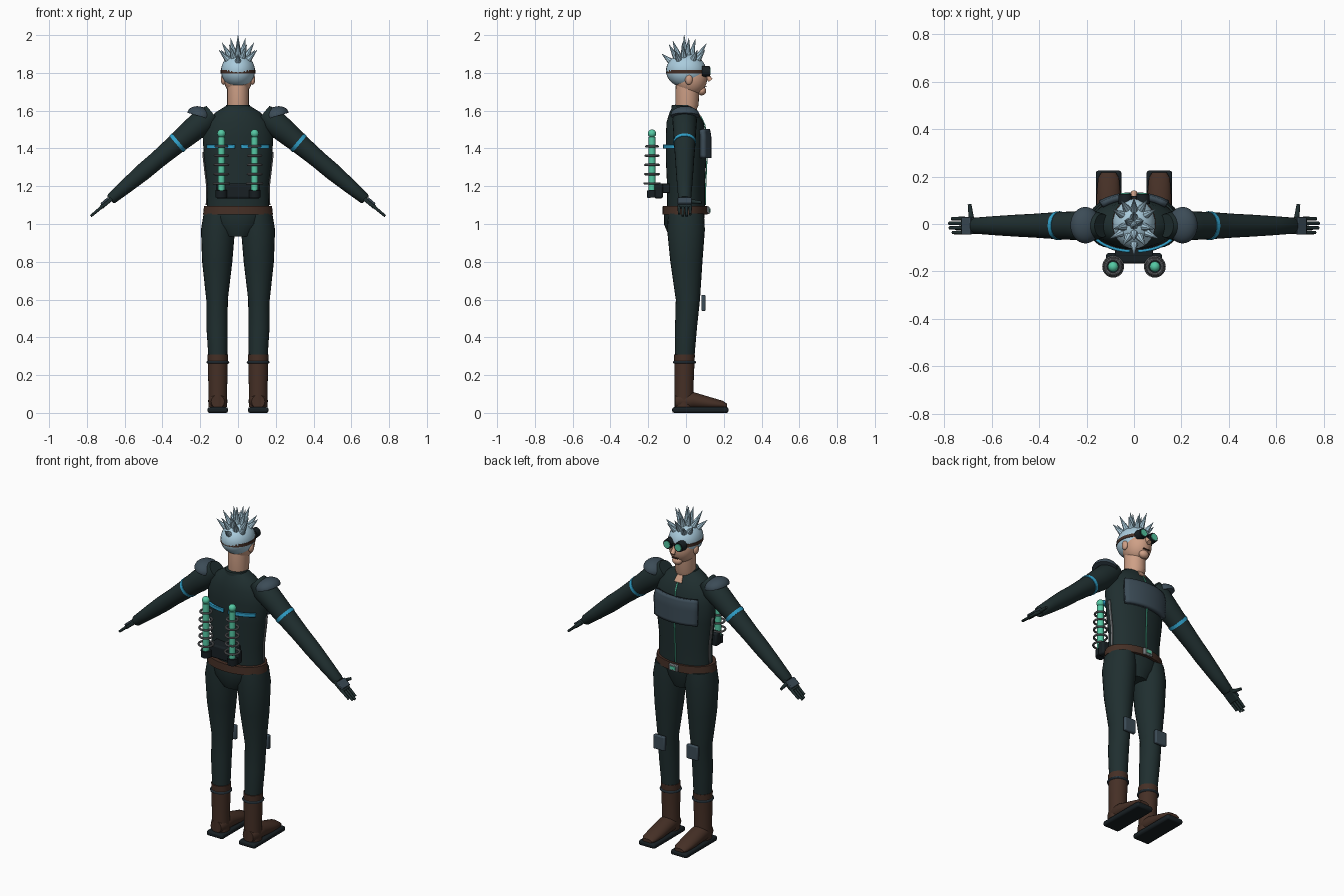
import bpy, bmesh, math
from mathutils import Vector, Matrix

if "Cube" in bpy.data.objects:
    bpy.data.objects.remove(bpy.data.objects["Cube"])


def material(name, r, g, b):
    m = bpy.data.materials.new(name)
    m.use_nodes = True
    m.diffuse_color = (r, g, b, 1)
    m.node_tree.nodes["Principled BSDF"].inputs["Base Color"].default_value = (r, g, b, 1)
    return m


SUIT = material("dark suit", .014, .028, .029)
PLATE = material("slate plate", .045, .072, .095)
HAIR = material("ice blue hair", .4, .6, .72)
SKIN = material("skin", .62, .35, .24)
LEATHER = material("brown leather", .06, .029, .019)
GREEN = material("glow green", .09, .58, .37)
BLUE = material("bright blue", .03, .36, .6)
STEEL = material("steel", .18, .19, .2)
BLACK = material("black rubber", .009, .014, .017)
X, Y, Z = Vector((1, 0, 0)), Vector((0, 1, 0)), Vector((0, 0, 1))


def finish(name, bm, mat, mirror=False, bevel=0, thick=0):
    bmesh.ops.recalc_face_normals(bm, faces=bm.faces)
    me = bpy.data.meshes.new(name)
    bm.to_mesh(me)
    bm.free()
    me.materials.append(mat)
    ob = bpy.data.objects.new(name, me)
    bpy.context.collection.objects.link(ob)
    if thick:
        mod = ob.modifiers.new("Thickness", "SOLIDIFY")
        mod.thickness, mod.offset = thick, 0
    if bevel:
        mod = ob.modifiers.new("Bevel", "BEVEL")
        mod.width, mod.segments = bevel, 2
    if mirror:
        ob.modifiers.new("Mirror", "MIRROR")
    bpy.ops.object.select_all(action="DESELECT")
    ob.select_set(True)
    bpy.context.view_layer.objects.active = ob
    bpy.ops.object.shade_smooth_by_angle(angle=math.radians(40))
    return ob


def loft(name, stations, mat, mirror=False, u=X, v=Y, n=24):
    """Skin ellipses given as (x, y, z, radius along u, radius along v)."""
    bm = bmesh.new()
    rings = []
    for x, y, z, ru, rv in stations:
        angles = [math.tau * i / n for i in range(n)]
        rings.append([bm.verts.new(Vector((x, y, z)) + u * ru * math.cos(a) + v * rv * math.sin(a))
                      for a in angles])
    for lo, hi in zip(rings, rings[1:]):
        for i in range(n):
            j = (i + 1) % n
            bm.faces.new((lo[i], lo[j], hi[j], hi[i]))
    bm.faces.new(rings[0])
    bm.faces.new(rings[-1])
    return finish(name, bm, mat, mirror)


def box(name, center, size, mat, mirror=False, bevel=.004, tilt=0):
    bm = bmesh.new()
    bmesh.ops.create_cube(bm, size=1, matrix=Matrix.Translation(center)
                          @ Matrix.Rotation(tilt, 4, "Y") @ Matrix.Diagonal((*size, 1)))
    return finish(name, bm, mat, mirror, bevel)


def ball(name, center, radii, mat, mirror=False, cut=None, tilt=0):
    """Ellipsoid, optionally keeping only the side of a plane its normal points to."""
    bm = bmesh.new()
    bmesh.ops.create_uvsphere(bm, u_segments=28, v_segments=18, radius=1,
                              matrix=Matrix.Diagonal((*radii, 1)))
    if cut:
        bmesh.ops.bisect_plane(bm, geom=bm.verts[:] + bm.edges[:] + bm.faces[:],
                               plane_co=cut[0], plane_no=cut[1], clear_inner=True)
        bmesh.ops.holes_fill(bm, edges=[e for e in bm.edges if e.is_boundary])
    bm.transform(Matrix.Translation(center) @ Matrix.Rotation(tilt, 4, "Y"))
    return finish(name, bm, mat, mirror)


def rod(name, a, b, r1, r2, mat, mirror=False, n=16):
    a, b = Vector(a), Vector(b)
    d = b - a
    bm = bmesh.new()
    bmesh.ops.create_cone(bm, cap_ends=True, segments=n, radius1=r1, radius2=r2, depth=d.length,
                          matrix=Matrix.Translation((a + b) / 2) @ Z.rotation_difference(d).to_matrix().to_4x4())
    return finish(name, bm, mat, mirror)


def ring(name, center, r, thick, mat, mirror=False):
    bm = bmesh.new()
    n, m = 28, 8
    grid = [[bm.verts.new(Vector(center) + Matrix.Rotation(math.tau * i / n, 3, "Z")
             @ Vector((r + thick * math.cos(math.tau * j / m), 0, thick * math.sin(math.tau * j / m))))
             for j in range(m)] for i in range(n)]
    for i in range(n):
        for j in range(m):
            k, l = (i + 1) % n, (j + 1) % m
            bm.faces.new((grid[i][j], grid[k][j], grid[k][l], grid[i][l]))
    return finish(name, bm, mat, mirror)


# Torso, and plates that follow its surface
TORSO = [(0, 0, 1.05, .165, .1), (0, 0, 1.2, .162, .1), (0, 0, 1.35, .18, .107), (0, 0, 1.46, .187, .107),
         (0, -.005, 1.54, .165, .098), (0, -.012, 1.59, .12, .075), (0, -.015, 1.625, .064, .056)]
loft("torso", TORSO, SUIT, n=32)


def torso_point(angle, z, gap):
    for a, b in zip(TORSO, TORSO[1:]):
        if a[2] <= z <= b[2]:
            x, y, _, rx, ry = Vector(a).lerp(Vector(b), (z - a[2]) / (b[2] - a[2]))
            return Vector((x + (rx + gap) * math.cos(angle), y + (ry + gap) * math.sin(angle), z))


def patch(name, a0, a1, z0, z1, mat, gap=.004, thick=.006, mirror=False, n=10):
    bm = bmesh.new()
    grid = [[bm.verts.new(torso_point(math.radians(a0 + (a1 - a0) * i / n), z0 + (z1 - z0) * j / n, gap))
             for i in range(n + 1)] for j in range(n + 1)]
    for lo, hi in zip(grid, grid[1:]):
        for i in range(n):
            bm.faces.new((lo[i], lo[i + 1], hi[i + 1], hi[i]))
    return finish(name, bm, mat, mirror, thick=thick)


patch("chest_plate", 45, 135, 1.35, 1.5, PLATE, gap=.015, thick=.025)
patch("zip", 89, 91, 1.1, 1.57, GREEN)
patch("side_strip", 2, 9, 1.1, 1.38, STEEL, mirror=True)
patch("neck_opening", 80, 100, 1.57, 1.62, SKIN, gap=.002, thick=.004)
patch("back_stripe", 275, 328, 1.4, 1.42, BLUE, gap=.008, thick=.012, mirror=True)
loft("collar", [(0, -.015, 1.6, .075, .064), (0, -.015, 1.63, .062, .06)], SUIT)

# Belt and hips
loft("belt", [(0, -.005, 1.05, .185, .12), (0, -.005, 1.095, .18, .118)], LEATHER, n=32)
box("buckle", (0, .117, 1.072), (.06, .016, .04), STEEL)
box("buckle_light", (0, .126, 1.072), (.035, .006, .02), GREEN, bevel=.001)
loft("pelvis", [(0, -.008, 1.055, .165, .108), (0, -.012, 1.0, .14, .105), (0, -.01, .935, .075, .08)], SUIT)

# Legs and boots
loft("leg", [(.1, 0, 1.055, .082, .095), (.106, 0, .97, .09, .1), (.11, .002, .8, .08, .085),
             (.111, .01, .6, .057, .064), (.111, .0, .45, .056, .058), (.107, -.006, .3, .05, .051)], SUIT, True)
box("knee_pad", (.11, .092, .582), (.075, .022, .085), PLATE, True, .006)
loft("boot_shaft", [(.107, -.01, .03, .05, .05), (.107, -.01, .15, .05, .05), (.107, -.008, .31, .054, .055)],
     LEATHER, True)
ring("boot_band", (.107, -.008, .268), .054, .007, PLATE, True)
loft("boot_foot", [(.107, -.058, .06, .035, .035), (.107, -.03, .065, .05, .05), (.107, .04, .065, .051, .045),
                   (.107, .13, .05, .05, .033), (.107, .195, .042, .044, .022), (.107, .218, .036, .03, .012)],
     LEATHER, True, X, Z)
box("boot_sole", (.107, .076, .015), (.108, .298, .03), BLACK, True, .01)

# Arms along a slanted axis
A = math.radians(40.2)
ALONG = Vector((math.cos(A), 0, -math.sin(A)))
UP = Vector((math.sin(A), 0, math.cos(A)))
SHOULDER = Vector((.18, -.007, 1.548))


def on_arm(t, side=0, lift=0):
    return SHOULDER + ALONG * t + Y * side + UP * lift


def arm_part(name, profile, mat):
    loft(name, [(*on_arm(t), ru, rv) for t, ru, rv in profile], mat, True, UP, Y)


arm_part("arm", [(-.06, .05, .05), (0, .068, .065), (.1, .062, .06), (.19, .054, .057), (.32, .047, .05),
                 (.42, .046, .046), (.54, .038, .04), (.64, .03, .034), (.65, .024, .028)], SUIT)
arm_part("arm_band", [(.174, .058, .061), (.193, .057, .06)], BLUE)
ball("shoulder_pad", (.205, -.005, 1.575), (.065, .077, .047), PLATE, True, ((0, 0, -.004), Z), math.radians(-16))

# Hands
box("palm", on_arm(.677), (.075, .07, .022), SUIT, True, .006, A)
box("hand_plate", on_arm(.677, 0, .013), (.05, .074, .012), PLATE, True, .003, A)
for i in range(4):
    side = -.029 + i * .0195
    reach = (.765, .782, .785, .77)[i]
    rod("finger", on_arm(.7, side), on_arm(reach, side), .009, .007, SUIT, True, 10)
rod("thumb", on_arm(.66, .02), on_arm(.672, .09), .012, .008, SUIT, True, 10)

# Neck and head
loft("neck", [(0, .0, 1.58, .05, .045), (0, .005, 1.63, .057, .062), (0, .008, 1.74, .057, .062)], SKIN)
ball("head", (0, .025, 1.775), (.076, .088, .096), SKIN)
ball("chin", (0, .083, 1.705), (.03, .024, .024), SKIN)
rod("nose", (0, .105, 1.795), (0, .13, 1.76), .009, .014, SKIN)
ball("ear", (.077, .015, 1.765), (.014, .02, .028), SKIN, True)
box("mouth", (0, .105, 1.728), (.04, .006, .006), LEATHER, bevel=0)
ball("hair_cap", (0, 0, 1.812), (.09, .106, .09), HAIR, cut=((0, -.02, -.068), (0, -.45, 1)))

# Spiky hair, each spike rooted in the scalp
CENTER_TIPS = [(0, -.128, 1.9), (0, -.07, 1.97), (0, -.01, 2), (0, .05, 1.98), (0, .108, 1.955)]
SIDE_TIPS = [(.04, .015, 1.985), (.085, -.02, 1.96), (.1, -.06, 1.92), (.09, .06, 1.92),
             (.046, -.09, 1.95), (.055, .1, 1.92)]
SCALP = Vector((0, 0, 1.812))
for tips, mirrored in ((CENTER_TIPS, False), (SIDE_TIPS, True)):
    for tip in tips:
        way = (Vector(tip) - SCALP).normalized()
        root = SCALP + Vector((way.x * .08, way.y * .094, way.z * .08))
        rod("hair_spike", root, tip, .019, .001, HAIR, mirrored, 8)

# Goggles
loft("goggle_strap", [(0, .002, 1.798, .092, .107), (0, .002, 1.816, .092, .107)], LEATHER, n=32)
rod("goggle_rim", (.037, .085, 1.808), (.037, .126, 1.808), .03, .027, BLACK, True, 20)
rod("goggle_lens", (.037, .12, 1.808), (.037, .13, 1.808), .021, .02, GREEN, True, 20)
box("goggle_bridge", (0, .112, 1.81), (.03, .012, .01), BLACK)

# Back pack with two coil columns
box("pack_base", (0, -.145, 1.175), (.235, .045, .08), BLACK, bevel=.01)
box("pack_mount", (0, -.11, 1.19), (.16, .05, .05), BLACK)
rod("coil_cup", (.088, -.175, 1.14), (.088, -.178, 1.18), .03, .03, BLACK, True)
rod("coil_core", (.088, -.18, 1.17), (.088, -.18, 1.46), .019, .019, GREEN, True)
ball("coil_tip", (.088, -.18, 1.479), (.022, .022, .022), GREEN, True)
for i, r in enumerate((.04, .036, .036, .035, .031)):
    ring("coil_ring", (.088, -.18, 1.215 + i * .049), r, .006, STEEL, True)
